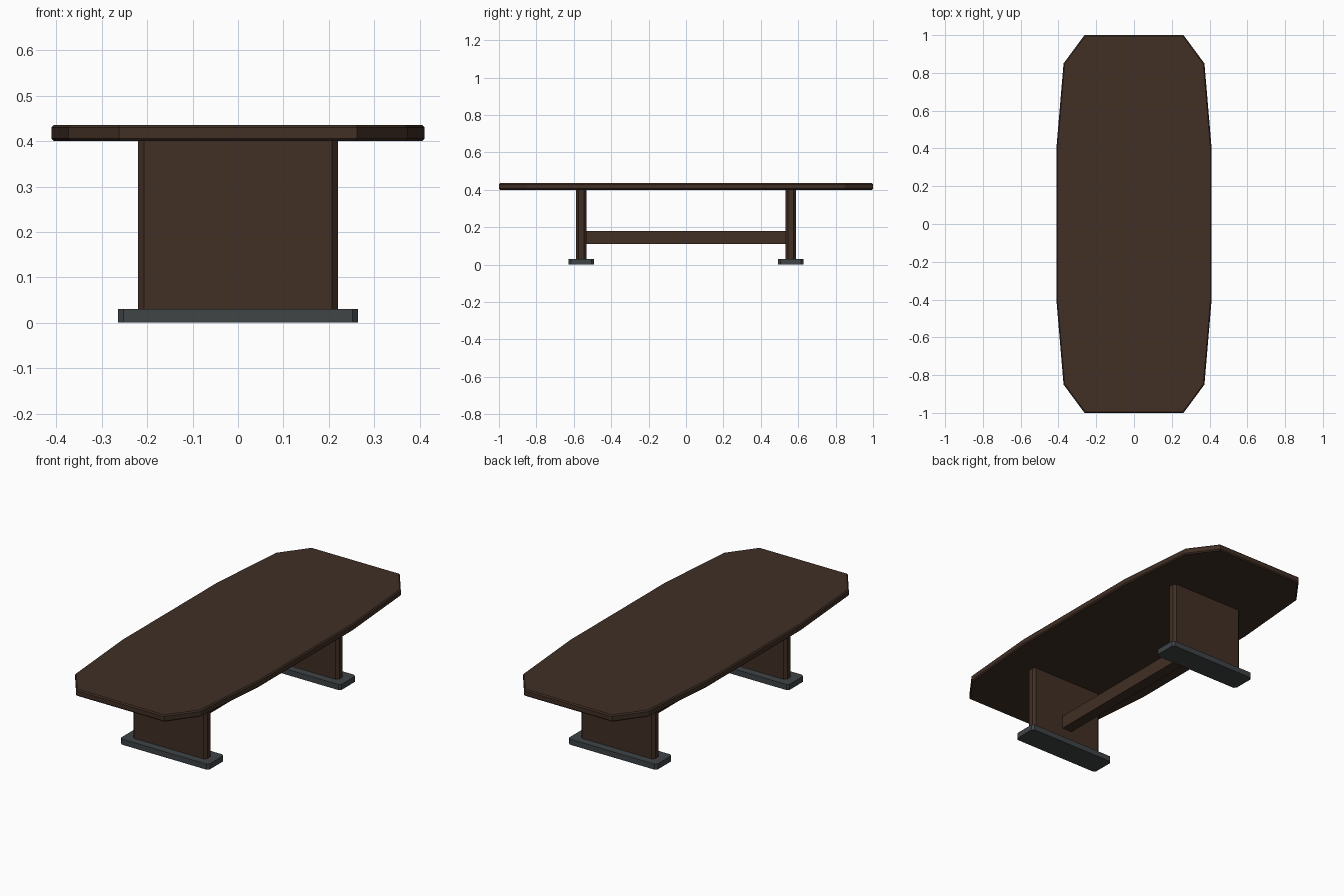
import bpy, bmesh

if "Cube" in bpy.data.objects:
    bpy.data.objects.remove(bpy.data.objects["Cube"])

def material(name, color):
    m = bpy.data.materials.new(name)
    m.diffuse_color = color
    m.use_nodes = True
    m.node_tree.nodes["Principled BSDF"].inputs["Base Color"].default_value = m.diffuse_color
    return m

wood = material("dark_wood", (0.052, 0.028, 0.018, 1))
metal = material("dark_metal", (0.05, 0.058, 0.062, 1))

def prism(name, outline, z0, z1, mat, rim=0.0):
    """Extrude a flat outline from z0 to z1, optionally chamfering both rims."""
    bm = bmesh.new()
    face = bm.faces.new([bm.verts.new((x, y, z0)) for x, y in outline])
    ext = bmesh.ops.extrude_face_region(bm, geom=[face], use_keep_orig=True)
    verts = [g for g in ext["geom"] if isinstance(g, bmesh.types.BMVert)]
    bmesh.ops.translate(bm, verts=verts, vec=(0, 0, z1 - z0))
    bmesh.ops.recalc_face_normals(bm, faces=bm.faces[:])
    if rim:
        edges = [e for e in bm.edges if abs(e.verts[0].co.z - e.verts[1].co.z) < 1e-6]
        bmesh.ops.bevel(bm, geom=edges, offset=rim, segments=1, affect='EDGES')
    me = bpy.data.meshes.new(name)
    bm.to_mesh(me)
    bm.free()
    me.materials.append(mat)
    ob = bpy.data.objects.new(name, me)
    bpy.context.collection.objects.link(ob)
    return ob

def cut_rect(hx, y0, y1, c):
    """Rectangle with chamfered corners."""
    return [(-hx + c, y0), (hx - c, y0), (hx, y0 + c), (hx, y1 - c),
            (hx - c, y1), (-hx + c, y1), (-hx, y1 - c), (-hx, y0 + c)]

# Boat-shaped table top
side = [(0.262, -1.0), (0.373, -0.85), (0.411, -0.40)]
right = side + [(x, -y) for x, y in reversed(side)]
prism("table_top", right + [(-x, -y) for x, y in right], 0.40, 0.436, wood, 0.006)

# Panel legs on flat feet
for label, s in (("front", -1), ("back", 1)):
    yc = s * 0.56
    prism(label + "_leg", cut_rect(0.22, yc - 0.027, yc + 0.027, 0.013), 0.03, 0.402, wood)
    prism(label + "_foot", cut_rect(0.264, yc - 0.068, yc + 0.068, 0.012), 0.0, 0.03, metal)

# Stretcher between the legs
prism("stretcher", [(-0.03, -0.54), (0.03, -0.54), (0.03, 0.54), (-0.03, 0.54)], 0.11, 0.18, wood)
